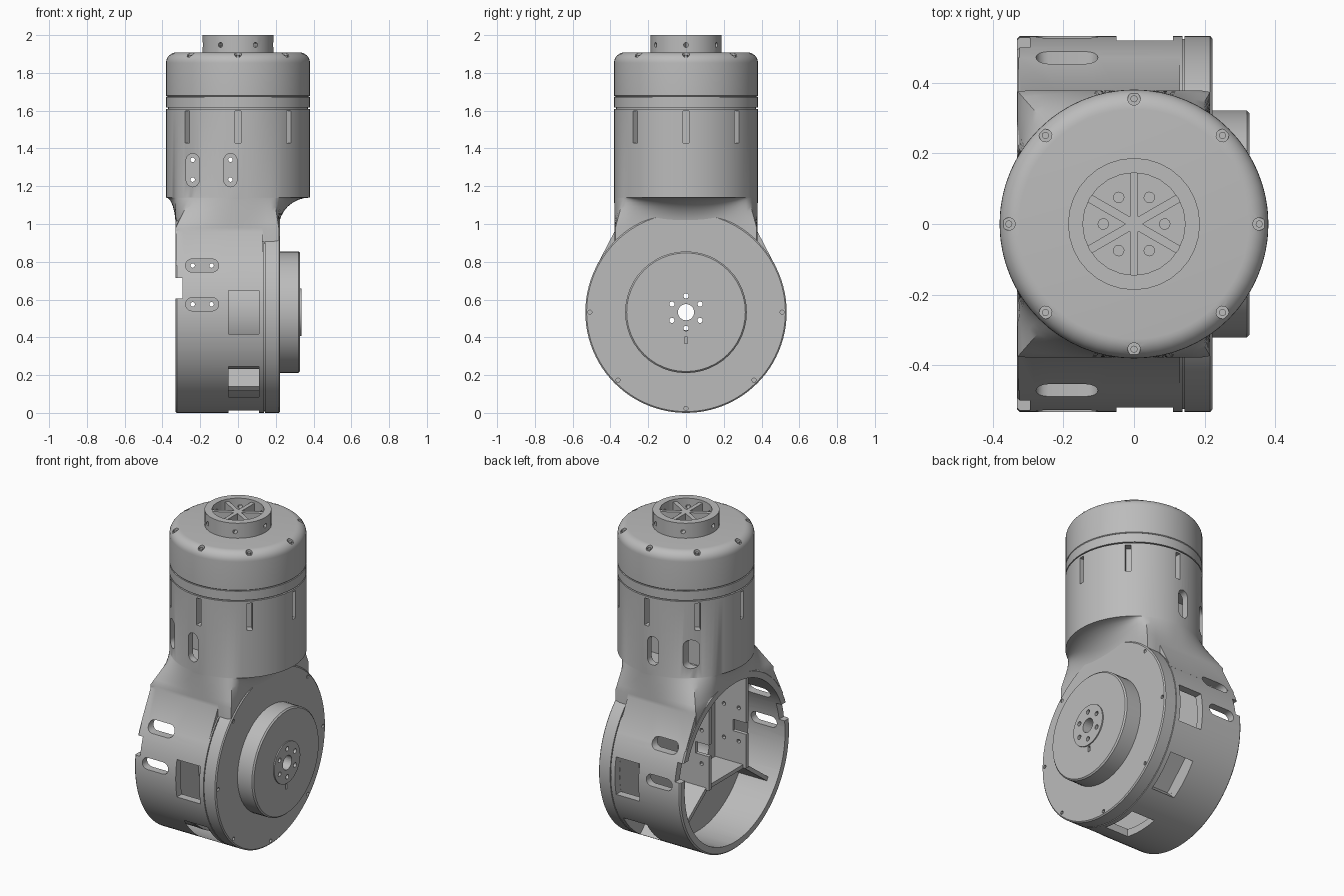
import bpy, bmesh
from math import sin, cos, pi, radians, sqrt, atan2, acos
from mathutils import Matrix, Vector

if "Cube" in bpy.data.objects:
    bpy.data.objects.remove(bpy.data.objects["Cube"])

grey = bpy.data.materials.new("machined grey")
grey.use_nodes = True
grey.diffuse_color = (0.5, 0.5, 0.5, 1)
grey.node_tree.nodes["Principled BSDF"].inputs["Base Color"].default_value = (0.5, 0.5, 0.5, 1)

RING = 0.533          # ring radius, also height of its axis
NECK = 0.381          # upright barrel radius
# Turns local z into world x, and lifts to the ring axis
SIDE = Matrix.Translation((0, 0, RING)) @ Matrix(((0, 0, 1, 0), (1, 0, 0, 0), (0, 1, 0, 0), (0, 0, 0, 1)))


def finish(name, bm, matrix=None):
    if matrix:
        bm.transform(matrix)
    bmesh.ops.remove_doubles(bm, verts=bm.verts, dist=1e-5)
    bmesh.ops.recalc_face_normals(bm, faces=bm.faces)
    mesh = bpy.data.meshes.new(name)
    bm.to_mesh(mesh)
    bm.free()
    mesh.materials.append(grey)
    ob = bpy.data.objects.new(name, mesh)
    bpy.context.collection.objects.link(ob)
    return ob


def skin(name, sections, matrix=None):
    """Join rows of points into a closed tube; a single point makes a pole."""
    bm = bmesh.new()
    rows = [[bm.verts.new(p) for p in row] for row in sections]
    n = max(len(row) for row in rows)
    for a, b in zip(rows, rows[1:]):
        for i in range(n):
            j = (i + 1) % n
            loop = [a[i % len(a)], a[j % len(a)], b[j % len(b)], b[i % len(b)]]
            bm.faces.new(list(dict.fromkeys(loop)))
    return finish(name, bm, matrix)


def lathe(name, profile, n=64, matrix=None):
    """Revolve (radius, height) points, closed onto the axis at both ends."""
    rows = [[(r * cos(2 * pi * i / n), r * sin(2 * pi * i / n), h) for i in range(n)] for r, h in profile]
    return skin(name, [[(0, 0, profile[0][1])]] + rows + [[(0, 0, profile[-1][1])]], matrix)


def rod(name, r, low, high, n=64, matrix=None):
    return lathe(name, [(r, low), (r, high)], n, matrix)


def prism(name, outline, low, high, matrix):
    bm = bmesh.new()
    face = bm.faces.new([bm.verts.new((u, v, low)) for u, v in outline])
    ext = bmesh.ops.extrude_face_region(bm, geom=[face])
    bmesh.ops.translate(bm, vec=(0, 0, high - low),
                        verts=[v for v in ext["geom"] if isinstance(v, bmesh.types.BMVert)])
    bm.faces.new([v for v in face.verts]) if not face.is_valid else None
    return finish(name, bm, matrix)


def box(name, low, high, matrix=None):
    low, high = Vector(low), Vector(high)
    bm = bmesh.new()
    bmesh.ops.create_cube(bm, size=1, matrix=Matrix.Translation((low + high) / 2)
                          @ Matrix.Diagonal((*(high - low), 1)))
    return finish(name, bm, matrix)


def boolean(target, tools, operation="DIFFERENCE"):
    for tool in tools:
        mod = target.modifiers.new("cut", "BOOLEAN")
        mod.object, mod.operation, mod.solver = tool, operation, "EXACT"
        bpy.context.view_layer.objects.active = target
        bpy.ops.object.modifier_apply(modifier=mod.name)
        bpy.data.objects.remove(tool)


def turn(deg):
    return Matrix.Rotation(radians(deg), 4, "Z")


def at(x, y, z=0):
    # Slight twist keeps small holes clear of seams in the parts they cut
    return Matrix.Translation((x, y, z)) @ turn(7)


def along_y(x, z):
    return Matrix.Translation((x, 0, z)) @ Matrix.Rotation(pi / 2, 4, "X")


def capsule(name, x, z, half, upright):
    """Slot cutter running through in y."""
    r, s = 0.035, half - 0.035
    pts = []
    for side in (1, -1):
        for k in range(9):
            a = pi * k / 8 + (0 if side == 1 else pi)
            u, v = r * cos(a), r * sin(a) + side * s
            pts.append((u, v) if upright else (v, -u))
    return prism(name, pts, -0.7, 0.7, along_y(x, z))


def neck_row(z, blend, n=96):
    """Outline between a rectangle (blend angle 0) and the barrel circle."""
    row = []
    for i in range(n):
        c, s = cos(2 * pi * i / n), sin(2 * pi * i / n)
        r = min((0.216 if c > 0 else 0.33) / max(abs(c), 1e-6), 0.379 / max(abs(s), 1e-6))
        w = 1 - cos(blend) if r < NECK else sin(blend)
        r += (NECK - r) * w
        row.append((r * c, r * s, z))
    return row


# Barrel blending down through fillets into a rectangular neck
arc = [pi / 2 * k / 8 for k in range(9)]
rows = [neck_row(0.8, 0)] + [neck_row(0.98 + 0.16 * sin(a), a) for a in arc] + [neck_row(1.61, pi / 2)]
housing = skin("main_housing", [[(0, 0, 0.8)]] + rows + [[(0, 0, 1.61)]])

# Shoulder tangent to the ring, and the ring itself
py, pz = 0.377, 0.43
ang = atan2(pz, py) - acos(RING / sqrt(py * py + pz * pz))
half = [(RING * cos(ang), RING * sin(ang)), (py, pz)]
shoulder = half + [(-y, z) for y, z in reversed(half)]
boolean(housing, [prism("shoulder", shoulder, -0.328, 0.13, SIDE),
                  lathe("ring", [(0.525, -0.332), (RING, -0.324), (RING, 0.138)], 96, SIDE)], "UNION")
boolean(housing, [rod("ring_bore", 0.487, -0.5, 0.18, 96, SIDE),
                  rod("barrel_bore", 0.34, 1.17, 1.42)])

# Openings: ring windows, rim notch, barrel slits and capsule slots
cuts = [box("window", (0.44, -0.115, -0.05), (0.62, 0.115, 0.11), SIDE @ turn(a))
        for a in range(0, -181, -45)]
cuts += [box("slit", (0.335, -0.016, 1.43), (0.45, 0.016, 1.597), turn(a)) for a in range(0, 360, 45)]
cuts += [box("notch", (-0.4, -0.7, 0.605), (-0.295, 0.7, 0.715))]
cuts += [capsule("slot", x, 1.285, 0.088, True) for x in (-0.24, -0.04)]
cuts += [capsule("slot", -0.19, z, 0.088, False) for z in (0.575, 0.78)]
boolean(housing, cuts)

# Partition and motor core behind the side flange
core = lathe("motor_core", [(0.489, -0.08), (0.489, -0.06), (0.3, -0.06), (0.3, 0.112)], 96, SIDE)
boolean(core, [rod("core_bore", 0.11, -0.2, 0.2, 32, SIDE)])

# Inner mounting plates with screw holes
for side, s in (("left", 1), ("right", -1)):
    y = 0.18 * s
    lower = box("lower_plate_" + side, (-0.29, y - 0.012, 0.42), (-0.07, y + 0.012, 0.98))
    boolean(lower, [rod("hole", 0.012, -0.4, 0.4, 12, along_y(x, z)) for x in (-0.24, -0.14)
                    for z in (0.575, 0.78)] + [box("gap", (-0.4, -0.4, 0.63), (-0.2, 0.4, 0.7))])
    upper = box("upper_plate_" + side, (-0.285, y - 0.01, 1.16), (0.285, y + 0.01, 1.43))
    boolean(upper, [rod("hole", 0.012, -0.4, 0.4, 12, along_y(x, z)) for x in (-0.24, -0.04)
                    for z in (1.235, 1.34)])
    # Diagonal stiffeners from the plate foot to the ring
    foot, rim = Vector((0.18 * s, -0.105)), Vector((0.41 * s, -0.275))
    off = Vector((-(rim - foot).y, (rim - foot).x)).normalized() * 0.012
    prism("stiffener_" + side, [foot + off, rim + off, rim - off, foot - off], -0.27, -0.07, SIDE)
box("plate_foot", (-0.27, -0.19, 0.416), (-0.07, 0.19, 0.44))

# Side flange with output disc and raised hub
flange = lathe("side_flange", [(0.486, 0.11), (0.486, 0.137), (0.525, 0.137), (0.525, 0.143), (RING, 0.143),
                               (RING, 0.216), (0.526, 0.222)], 96, SIDE)
boolean(flange, [rod("screw_hole", 0.011, 0.2, 0.3, 12, SIDE @ turn(a) @ at(0.509, 0))
                 for a in range(0, 360, 45)])
disc = lathe("output_disc", [(0.322, 0.215), (0.322, 0.320), (0.314, 0.328), (0.126, 0.328),
                             (0.126, 0.335)], 48, SIDE)
for part in (flange, disc):
    boolean(part, [rod("shaft_hole", 0.043, 0, 0.5, 24, SIDE @ turn(4))]
            + [rod("bolt_hole", 0.014, 0, 0.5, 12, SIDE @ turn(a) @ at(0.086, 0)) for a in range(30, 360, 60)])
boolean(disc, [box("key", (-0.008, -0.165, 0.3), (0.008, -0.132, 0.4), SIDE)])

# Clamp band and rounded cap on the barrel
lathe("clamp_band", [(0.370, 1.60), (0.370, 1.617), (NECK, 1.617), (NECK, 1.673), (0.374, 1.673), (0.374, 1.69)])
cap = lathe("top_cap", [(0.377, 1.676), (NECK, 1.680)]
            + [(NECK - 0.055 + 0.055 * cos(a), 1.853 + 0.055 * sin(a)) for a in arc])
boolean(cap, [rod("counterbore", 0.018, 1.885, 2, 16, turn(a) @ at(0.355, 0)) for a in range(0, 360, 45)])
for i in range(8):
    rod("cap_screw_%d" % (i + 1), 0.010, 1.86, 1.895, 12, turn(45 * i) @ at(0.355, 0))

# Top coupling: hollow boss with radial holes and crossed webs
boss = rod("coupling_boss", 0.187, 1.90, 2.0, 32)
boolean(boss, [rod("recess", 0.145, 1.925, 2.1, 24)]
        + [rod("radial_hole", 0.013, 0.12, 0.25, 12,
               turn(a) @ Matrix.Translation((0, 0, 1.948)) @ Matrix.Rotation(pi / 2, 4, "Y"))
           for a in range(0, 360, 60)]
        + [rod("floor_hole", 0.015, 1.905, 2, 12, turn(a) @ at(0.087, 0)) for a in range(0, 360, 60)])
for i, a in enumerate((30, 90, 150)):
    box("coupling_web_%d" % (i + 1), (-0.147, -0.012, 1.92), (0.147, 0.012, 1.985), turn(a))

# Smooth curved surfaces, keep machined edges crisp
bpy.ops.object.select_all(action="DESELECT")
for ob in bpy.context.scene.objects:
    if ob.type == "MESH" and ob.data.materials and ob.data.materials[0] == grey:
        ob.select_set(True)
        bpy.context.view_layer.objects.active = ob
bpy.ops.object.shade_smooth_by_angle(angle=radians(30))
